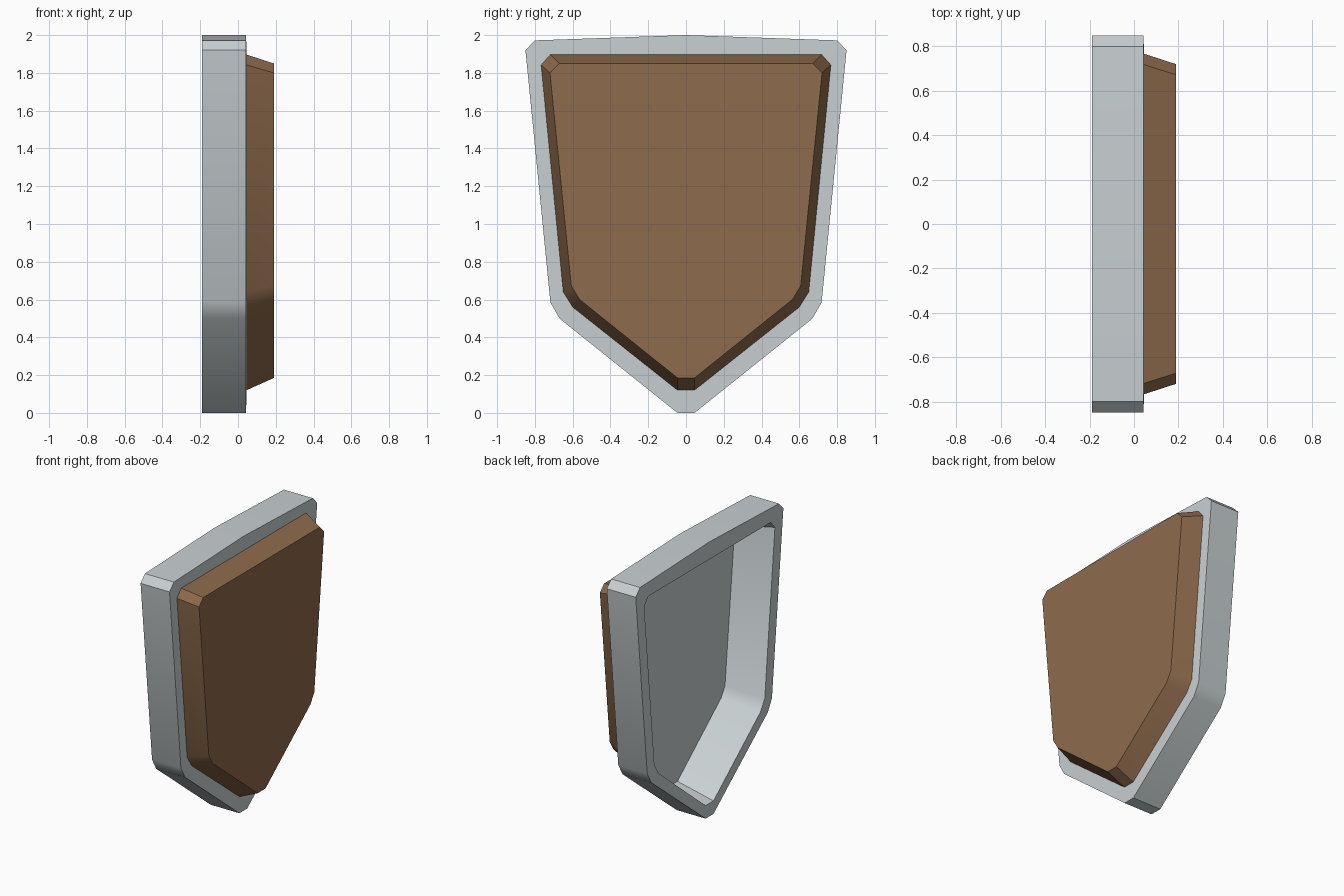
import bpy, bmesh

if "Cube" in bpy.data.objects:
    bpy.data.objects.remove(bpy.data.objects["Cube"])

def material(name, rgb):
    m = bpy.data.materials.new(name)
    m.diffuse_color = (*rgb, 1)
    m.use_nodes = True
    m.node_tree.nodes["Principled BSDF"].inputs["Base Color"].default_value = m.diffuse_color
    return m

steel = material("pale steel", (0.58, 0.63, 0.645))
wood = material("brown wood", (0.27, 0.145, 0.072))

# Half outlines (y, z) from top to bottom; mirrored to closed shield outlines
OUTER = [(0, 2.0), (0.80, 1.972), (0.85, 1.92), (0.718, 0.585), (0.67, 0.50), (0.045, 0)]
BASE = [(0, 1.897), (0.718, 1.897), (0.767, 1.842), (0.65, 0.64), (0.60, 0.56), (0.045, 0.12)]
INNER = [(0, 1.85), (0.672, 1.85), (0.72, 1.80), (0.607, 0.672), (0.563, 0.60), (0.045, 0.185)]

def shifted(half, dy, dz):
    return [(y - dy if y > 0.1 else y, z + dz) for y, z in half]

def ring(bm, half, x):
    pts = half + [(-y, z) for y, z in reversed(half) if y > 0]
    return [bm.verts.new((x, y, z)) for y, z in pts]

def bridge(bm, a, b):
    n = len(a)
    for i in range(n):
        j = (i + 1) % n
        bm.faces.new((a[i], a[j], b[j], b[i]))

def finish(bm, name, mat):
    bmesh.ops.recalc_face_normals(bm, faces=bm.faces)
    me = bpy.data.meshes.new(name)
    bm.to_mesh(me)
    bm.free()
    me.materials.append(mat)
    ob = bpy.data.objects.new(name, me)
    bpy.context.collection.objects.link(ob)
    bpy.ops.object.select_all(action='DESELECT')
    ob.select_set(True)
    bpy.context.view_layer.objects.active = ob
    bpy.ops.object.shade_smooth_by_angle(angle=0.52)
    return ob

# Steel shell: front border, sides, back rim, then a tapered recess with a floor
bm = bmesh.new()
loops = [ring(bm, BASE, 0.045), ring(bm, OUTER, 0.043), ring(bm, OUTER, -0.19),
         ring(bm, shifted(BASE, 0.015, -0.025), -0.19),
         ring(bm, shifted(INNER, 0.015, -0.025), 0.10)]
for a, b in zip(loops, loops[1:]):
    bridge(bm, a, b)
bm.faces.new(loops[-1])
finish(bm, "steel_shell", steel)

# Raised wooden panel with bevelled border
bm = bmesh.new()
base = ring(bm, BASE, 0.045)
top = ring(bm, INNER, 0.19)
bridge(bm, base, top)
bm.faces.new(top)
finish(bm, "wooden_panel", wood)
